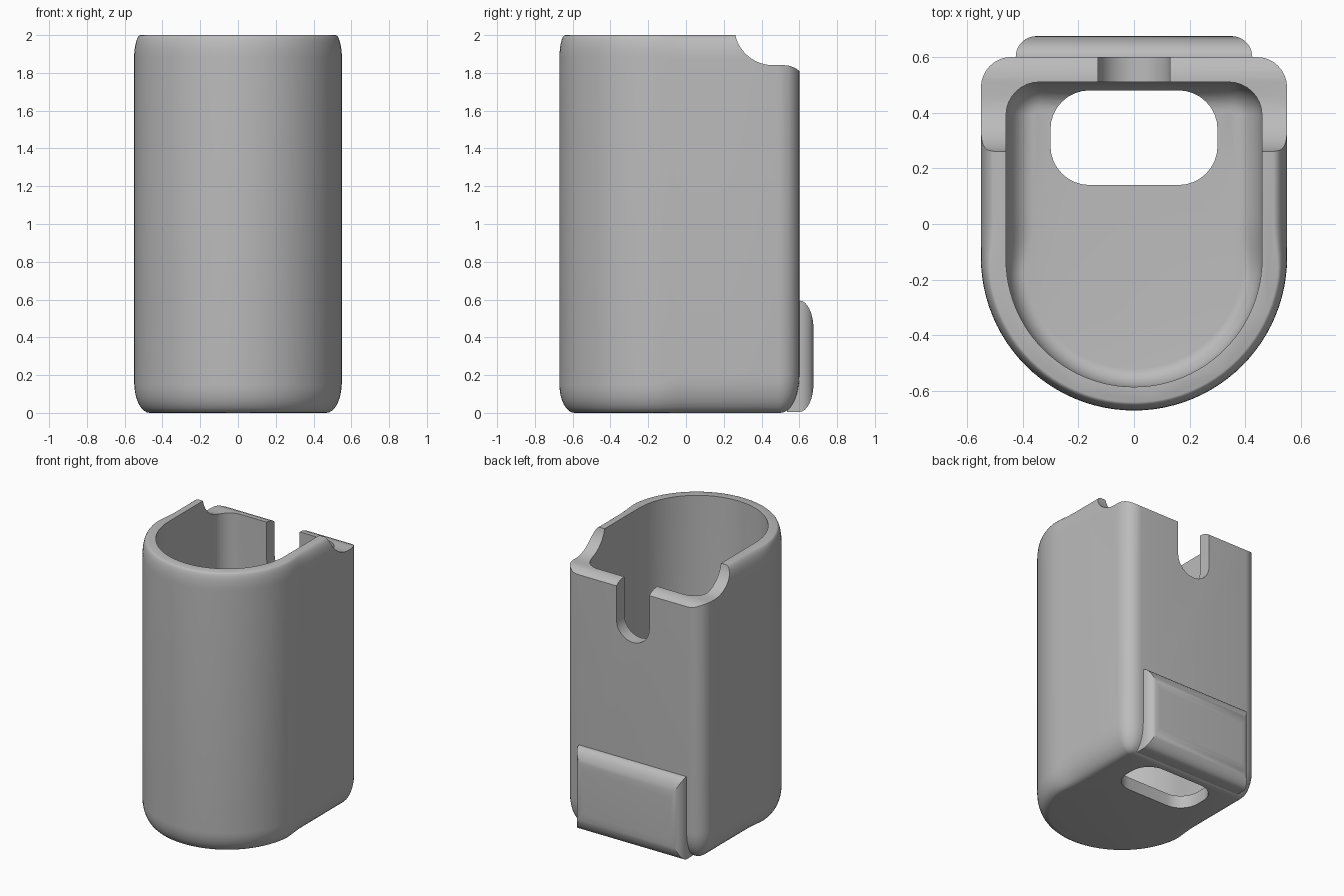
import bpy, bmesh, math

if "Cube" in bpy.data.objects:
    bpy.data.objects.remove(bpy.data.objects["Cube"], do_unlink=True)

grey = bpy.data.materials.new("plain grey")
grey.use_nodes = True
grey.diffuse_color = (0.5, 0.5, 0.5, 1)
grey.node_tree.nodes["Principled BSDF"].inputs["Base Color"].default_value = (0.5, 0.5, 0.5, 1)


def loft(name, rings):
    """Closed solid through a stack of matching point rings."""
    bm = bmesh.new()
    loops = [[bm.verts.new(p) for p in ring] for ring in rings]
    n = len(loops[0])
    for a, b in zip(loops, loops[1:]):
        for i in range(n):
            j = (i + 1) % n
            bm.faces.new((a[i], a[j], b[j], b[i]))
    bm.faces.new(loops[0])
    bm.faces.new(loops[-1])
    bmesh.ops.recalc_face_normals(bm, faces=bm.faces)
    mesh = bpy.data.meshes.new(name)
    bm.to_mesh(mesh)
    bm.free()
    obj = bpy.data.objects.new(name, mesh)
    bpy.context.collection.objects.link(obj)
    mesh.materials.append(grey)
    return obj


def arc(cx, cy, r, start, end, steps):
    """Points on an arc, each with its outward direction."""
    out = []
    for i in range(steps + 1):
        a = math.radians(start + (end - start) * i / steps)
        out.append((cx + r * math.cos(a), cy + r * math.sin(a), math.cos(a), math.sin(a)))
    return out


def d_outline(half, centre, back, corner):
    """Round front, straight sides, rounded back corners."""
    pts = arc(0, centre, half, 180, 360, 48)
    pts += [(half, centre + 0.04 * i, 1, 0) for i in range(1, 9)]
    pts += arc(half - corner, back - corner, corner, 0, 90, 8)
    pts += arc(corner - half, back - corner, corner, 90, 180, 8)
    pts += [(-half, centre + 0.04 * i, -1, 0) for i in range(8, 0, -1)]
    return pts


def blend(y, front, rear):
    t = min(max((y + 0.2) / 0.22, 0), 1)
    return front + (rear - front) * t * t * (3 - 2 * t)


def ring(outline, z, direction, height, inset, t):
    """Ring on a quarter-round edge; t runs from 0 at the rim to 1 at the wall."""
    a = t * math.pi / 2
    pts = []
    for x, y, nx, ny in outline:
        d = blend(y, *inset) * (1 - math.sin(a))
        h = blend(y, *height) * (1 - math.cos(a))
        pts.append((x - nx * d, y - ny * d, z + direction * h))
    return pts


def cut(target, cutter):
    mod = target.modifiers.new("cut", "BOOLEAN")
    mod.operation = "DIFFERENCE"
    mod.solver = "EXACT"
    mod.object = cutter
    bpy.context.view_layer.objects.active = target
    bpy.ops.object.modifier_apply(modifier=mod.name)
    bpy.data.objects.remove(cutter, do_unlink=True)


def smooth(obj):
    bpy.ops.object.select_all(action="DESELECT")
    obj.select_set(True)
    bpy.context.view_layer.objects.active = obj
    bpy.ops.object.shade_smooth_by_angle(angle=math.radians(30))


STEPS = [i / 8 for i in range(9)]

# Outer shell with rounded bottom and top rim
outer = d_outline(0.55, -0.12, 0.60, 0.11)
rings = [ring(outer, 0, 1, (0.15, 0.2), (0.08, 0.1), t) for t in STEPS]
rings += [ring(outer, 2, -1, (0.12, 0.13), (0.03, 0.05), t) for t in reversed(STEPS)]
body = loft("holder_body", rings)

# Hollow inside with a rounded floor
inner = d_outline(0.46, -0.125, 0.51, 0.12)
rings = [ring(inner, 0.09, 1, (0.1, 0.15), (0.065, 0.1), t) for t in STEPS]
rings.append([(x, y, 2.2) for x, y, _, _ in inner])
cut(body, loft("cavity", rings))

# Rounded opening through the floor
hole = []
for sx, sy, start in ((1, 1, 0), (-1, 1, 90), (-1, -1, 180), (1, -1, 270)):
    hole += arc(sx * 0.16, 0.31 + sy * 0.03, 0.14, start, start + 90, 8)
cut(body, loft("floor_hole", [[(x, y, z) for x, y, _, _ in hole] for z in (-0.1, 0.4)]))

# Lowered rear rim with a concave step
step = [(y, z) for y, z, _, _ in arc(0.46, 2.045, 0.204, 193, 270, 12)]
step += [(0.52, 1.841), (0.55, 1.837), (0.58, 1.825), (0.6, 1.81), (0.8, 1.81), (0.8, 2.2), (0.26, 2.2)]
cut(body, loft("rear_step", [[(x, y, z) for y, z in step] for x in (-0.7, 0.7)]))

# Round-bottomed slot in the back wall
slot = [(x, z) for x, z, _, _ in arc(0, 1.57, 0.13, 180, 360, 20)] + [(0.13, 2.2), (-0.13, 2.2)]
cut(body, loft("rear_slot", [[(x, y, z) for x, z in slot] for y in (0.4, 0.8)]))
smooth(body)

# Cushioned pad low on the back
rings = []
for y, f in [(0.535, 0)] + [(0.6 + 0.075 * math.sin(t * math.pi / 2), 1 - math.cos(t * math.pi / 2)) for t in STEPS]:
    hx, hz = 0.425 - 0.075 * f, 0.295 - 0.15 * f
    rings.append([(sx * hx, y, 0.3 + sz * hz) for sx, sz in ((-1, -1), (1, -1), (1, 1), (-1, 1))])
pad = loft("back_pad", rings)
smooth(pad)
